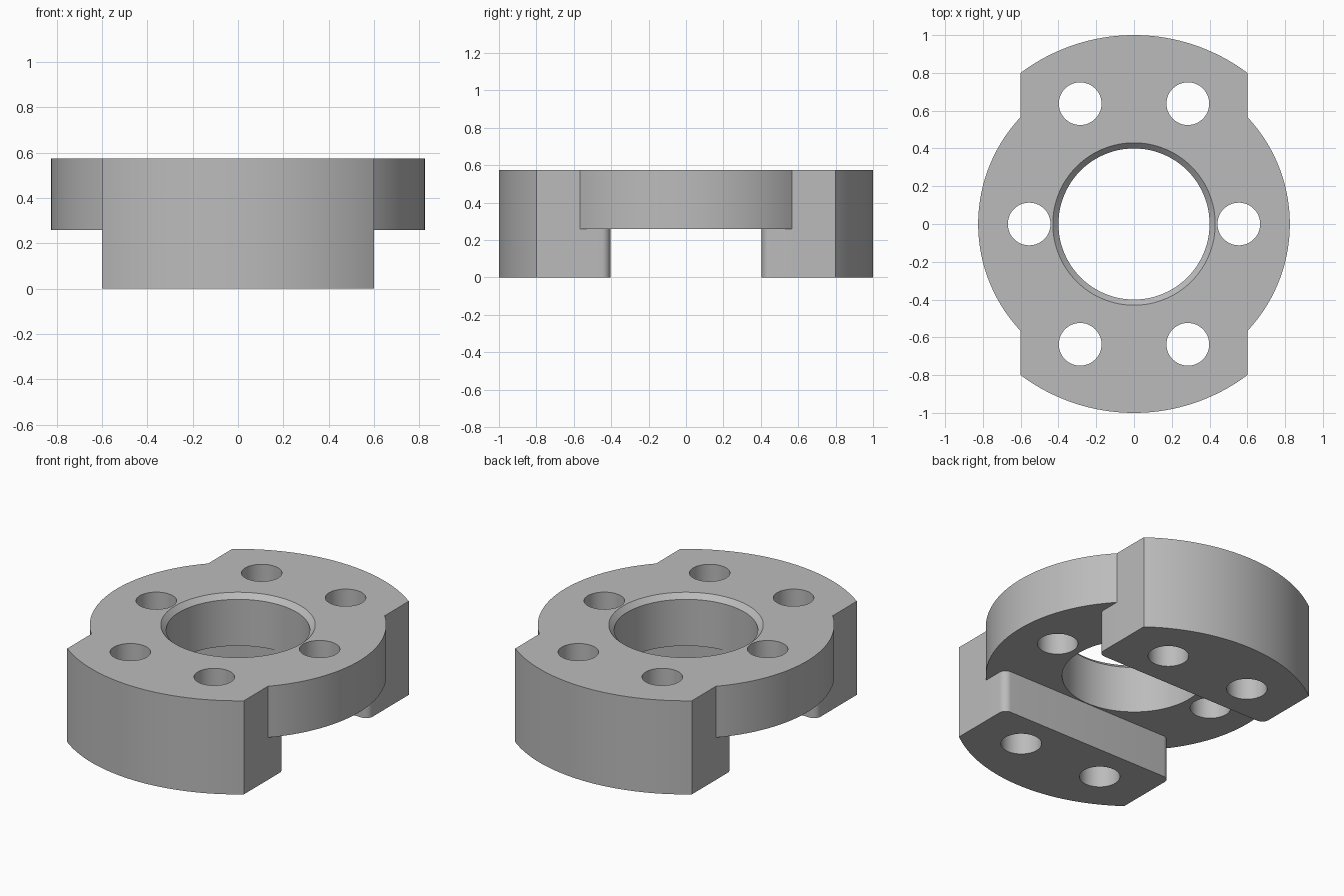
import bpy, bmesh
from math import pi, sin, cos, atan2, sqrt

cube = bpy.data.objects.get("Cube")
if cube:
    bpy.data.objects.remove(cube, do_unlink=True)

# Main dimensions
TOP, STEP = 0.575, 0.26
DISC_R, LUG_R, BORE_R, HOLE_R = 0.825, 1.0, 0.4, 0.113
HALF_W, SLOT, FILLET, CHAMFER = 0.6, 0.405, 0.045, 0.03
NOTCH_Y = sqrt(DISC_R ** 2 - HALF_W ** 2)
LUG_Y = sqrt(LUG_R ** 2 - HALF_W ** 2)


def arc(cx, cy, r, a0, a1, n):
    return [(cx + r * cos(a0 + (a1 - a0) * i / n),
             cy + r * sin(a0 + (a1 - a0) * i / n)) for i in range(n + 1)]


def circle(cx, cy, r, n=48):
    return arc(cx, cy, r, 0, 2 * pi, n)[:-1]


def turned(path):
    return [(-x, -y) for x, y in path]


bm = bmesh.new()


def cap(z, loops):
    """Flat face bounded by an outline and any holes."""
    edges = []
    for loop in loops:
        vs = [bm.verts.new((x, y, z)) for x, y in loop]
        edges += [bm.edges.new((a, b)) for a, b in zip(vs, vs[1:] + vs[:1])]
    bmesh.ops.triangle_fill(bm, use_beauty=True, edges=edges, normal=(0, 0, 1))


def wall(lower, z0, upper, z1, closed=False):
    """Strip of quads between two matching paths."""
    lo = [bm.verts.new((x, y, z0)) for x, y in lower]
    hi = [bm.verts.new((x, y, z1)) for x, y in upper]
    for i in range(0 if closed else 1, len(lo)):
        bm.faces.new((lo[i - 1], lo[i], hi[i], hi[i - 1]))


# Plan outlines: disc edge, outer lug edge, inner lug edge with rounded corners
a = atan2(NOTCH_Y, HALF_W)
side = arc(0, 0, DISC_R, -a, a, 48)
b = atan2(LUG_Y, HALF_W)
lug_outer = [(HALF_W, NOTCH_Y)] + arc(0, 0, LUG_R, b, pi - b, 48) + [(-HALF_W, NOTCH_Y)]
cx, cy = HALF_W - FILLET, SLOT + FILLET
lug_inner = ([(HALF_W, NOTCH_Y)] + arc(cx, cy, FILLET, 0, -pi / 2, 8)
             + arc(-cx, cy, FILLET, -pi / 2, -pi, 8) + [(-HALF_W, NOTCH_Y)])

# Bolt holes
side_holes = [circle(s * 0.555, 0, HOLE_R) for s in (-1, 1)]
lug_holes = [circle(s * 0.285, 0.637, HOLE_R) for s in (-1, 1)]
bore, bore_rim = circle(0, 0, BORE_R, 96), circle(0, 0, BORE_R + CHAMFER, 96)

# Top face and underside of the disc
top_outline = side + lug_outer[1:-1] + turned(side) + turned(lug_outer)[1:-1]
under_outline = side + lug_inner[1:-1] + turned(side) + turned(lug_inner)[1:-1]
all_holes = side_holes + lug_holes + [turned(h) for h in lug_holes]
cap(TOP, [top_outline, bore_rim] + all_holes)
cap(STEP, [under_outline, bore] + side_holes)

# Chamfered bore and side holes
wall(bore, STEP, bore, TOP - CHAMFER, True)
wall(bore, TOP - CHAMFER, bore_rim, TOP, True)
for hole in side_holes:
    wall(hole, STEP, hole, TOP, True)

# Disc edges and the two lugs, front and back
for place in (list, turned):
    wall(place(side), STEP, place(side), TOP)
    outer, inner = place(lug_outer), place(lug_inner)
    wall(outer, 0, outer, STEP)
    wall(outer, STEP, outer, TOP)
    wall(inner, 0, inner, STEP)
    holes = [place(h) for h in lug_holes]
    cap(0, [outer + inner[-2:0:-1]] + holes)
    for hole in holes:
        wall(hole, 0, hole, TOP, True)

bmesh.ops.remove_doubles(bm, verts=bm.verts[:], dist=0.0001)
bmesh.ops.recalc_face_normals(bm, faces=bm.faces[:])
mesh = bpy.data.meshes.new("flange_body")
bm.to_mesh(mesh)
bm.free()

# Plain grey metal
grey = bpy.data.materials.new("grey")
grey.use_nodes = True
grey.diffuse_color = (0.5, 0.5, 0.5, 1)
grey.node_tree.nodes["Principled BSDF"].inputs["Base Color"].default_value = (0.5, 0.5, 0.5, 1)
mesh.materials.append(grey)

body = bpy.data.objects.new("flange_body", mesh)
bpy.context.collection.objects.link(body)
bpy.ops.object.select_all(action='DESELECT')
body.select_set(True)
bpy.context.view_layer.objects.active = body
bpy.ops.object.shade_smooth_by_angle(angle=pi / 6)
